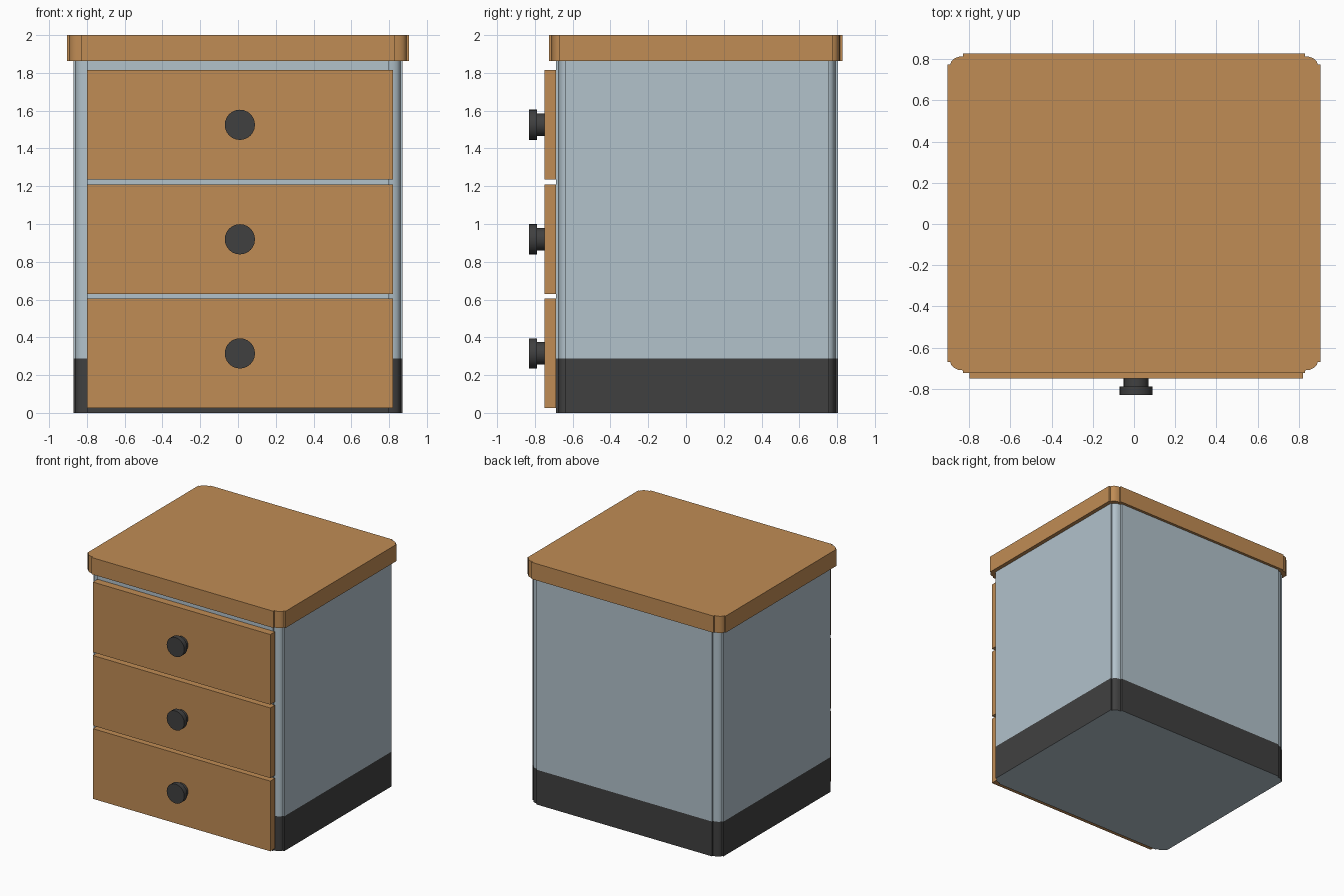
import bpy, bmesh, math

if "Cube" in bpy.data.objects:
    bpy.data.objects.remove(bpy.data.objects["Cube"])

def material(name, rgb):
    m = bpy.data.materials.new(name)
    m.diffuse_color = (*rgb, 1)
    m.use_nodes = True
    m.node_tree.nodes["Principled BSDF"].inputs["Base Color"].default_value = m.diffuse_color
    return m

WOOD = material("warm wood", (0.527, 0.262, 0.089))
PAINT = material("pale blue grey", (0.445, 0.539, 0.597))
DARK = material("charcoal", (0.051, 0.051, 0.051))

def finish(name, bm, mats):
    bmesh.ops.recalc_face_normals(bm, faces=bm.faces)
    me = bpy.data.meshes.new(name)
    bm.to_mesh(me)
    bm.free()
    for m in mats:
        me.materials.append(m)
    ob = bpy.data.objects.new(name, me)
    bpy.context.collection.objects.link(ob)
    bpy.ops.object.select_all(action='DESELECT')
    ob.select_set(True)
    bpy.context.view_layer.objects.active = ob
    bpy.ops.object.shade_smooth_by_angle(angle=math.radians(40))
    return ob

def outline(hx, hy, cy, rx, ry, step=0.013, segs=4):
    """Rectangle whose corners are rounded and set back by a small step."""
    quarter = [(hx, hy - ry)]
    for i in range(segs + 1):
        a = math.pi / 2 * i / segs
        quarter.append((hx - rx + (rx - step) * math.cos(a),
                        hy - ry + (ry - step) * math.sin(a)))
    quarter.append((hx - rx, hy))
    pts = []
    for sx, sy in ((1, 1), (-1, 1), (-1, -1), (1, -1)):
        q = [(sx * x, cy + sy * y) for x, y in quarter]
        pts += q if sx * sy > 0 else q[::-1]
    return pts

def prism(name, pts, levels, mats, rule=None):
    bm = bmesh.new()
    rings = [[bm.verts.new((x, y, z)) for x, y in pts] for z in levels]
    n = len(pts)
    for lo, hi in zip(rings, rings[1:]):
        for i in range(n):
            j = (i + 1) % n
            bm.faces.new((lo[i], lo[j], hi[j], hi[i]))
    bm.faces.new(rings[0][::-1])
    bm.faces.new(rings[-1])
    bm.normal_update()
    if rule:
        for f in bm.faces:
            f.material_index = rule(f)
    return finish(name, bm, mats)

# cabinet body, with a dark band around the foot
prism("cabinet_body", outline(0.872, 0.747, 0.058, 0.072, 0.048),
      (0, 0.287, 1.862), (PAINT, DARK),
      lambda f: int(abs(f.normal.z) < 0.5 and f.calc_center_median().z < 0.287))

# overhanging top
prism("top_slab", outline(0.905, 0.776, 0.052, 0.075, 0.053), (1.862, 2.0), (WOOD,))

# turned knob: stem and wider head, spun around the y axis
def knob(name, x, z, segs=24):
    profile = [(0, -0.74), (0.06, -0.74), (0.06, -0.79), (0.08, -0.79), (0.08, -0.83), (0, -0.83)]
    bm = bmesh.new()
    vs = [bm.verts.new((x + r, y, z)) for r, y in profile]
    es = [bm.edges.new(p) for p in zip(vs, vs[1:])]
    bmesh.ops.spin(bm, geom=vs + es, cent=(x, 0, z), axis=(0, 1, 0),
                   angle=2 * math.pi, steps=segs)
    bmesh.ops.remove_doubles(bm, verts=bm.verts, dist=1e-5)
    finish(name, bm, (DARK,))

# three drawers, each with a knob
for label, z0 in (("bottom", 0.026), ("middle", 0.63), ("upper", 1.236)):
    front = [(-0.8, -0.75), (0.82, -0.75), (0.82, -0.689), (-0.8, -0.689)]
    prism(label + "_drawer_front", front, (z0, z0 + 0.579), (WOOD,))
    knob(label + "_drawer_knob", 0.01, z0 + 0.289)
